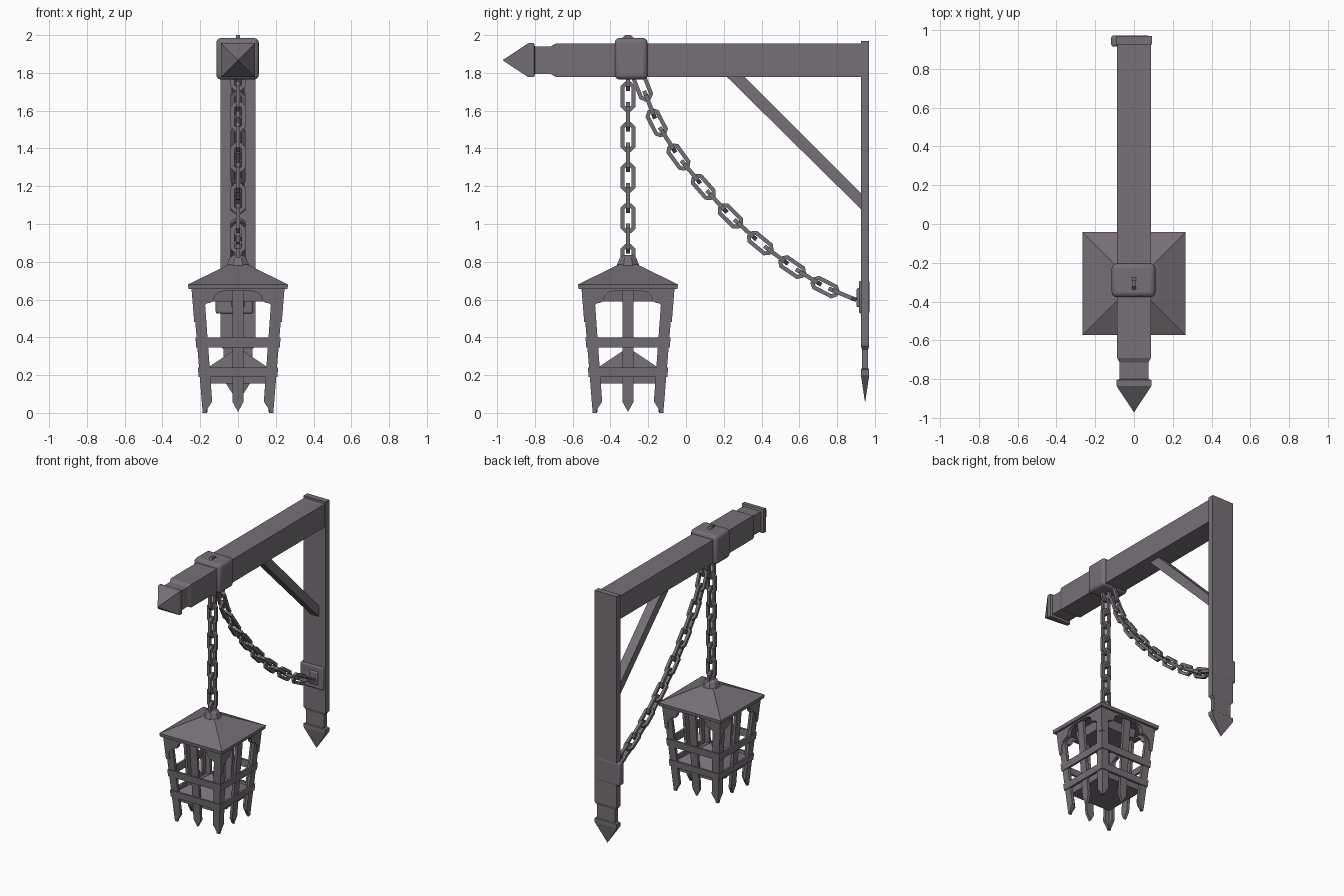
import bpy, bmesh, math
from mathutils import Matrix, Vector

if "Cube" in bpy.data.objects:
    bpy.data.objects.remove(bpy.data.objects["Cube"])

iron = bpy.data.materials.new("dark grey iron")
iron.diffuse_color = (0.18, 0.16, 0.18, 1)
iron.use_nodes = True
iron.node_tree.nodes["Principled BSDF"].inputs["Base Color"].default_value = iron.diffuse_color


def finish(name, bm, bevel=0):
    bmesh.ops.recalc_face_normals(bm, faces=bm.faces)
    me = bpy.data.meshes.new(name)
    bm.to_mesh(me)
    bm.free()
    me.materials.append(iron)
    ob = bpy.data.objects.new(name, me)
    bpy.context.collection.objects.link(ob)
    if bevel:
        m = ob.modifiers.new("bevel", 'BEVEL')
        m.width, m.segments = bevel, 3
        for p in me.polygons:
            p.use_smooth = True
        me.set_sharp_from_angle(angle=math.radians(50))
    return ob


def loft(bm, rings):
    """Skin a list of equal-length point rings and cap the ends."""
    vs = [[bm.verts.new(p) for p in r] for r in rings]
    n = len(vs[0])
    for a, b in zip(vs, vs[1:]):
        for i in range(n):
            bm.faces.new((a[i], a[(i + 1) % n], b[(i + 1) % n], b[i]))
    bm.faces.new(vs[0][::-1])
    bm.faces.new(vs[-1])


def stack(name, place, sections, sides=4):
    """Sections (t, half a, half b) along an axis; place maps (a, b, t) to xyz."""
    bm = bmesh.new()
    rings = []
    k = 1 / math.cos(math.pi / sides)
    for t, a, b in sections:
        angs = [math.tau * (i + .5) / sides for i in range(sides)]
        rings.append([place(a * k * math.cos(g), b * k * math.sin(g), t) for g in angs])
    loft(bm, rings)
    return finish(name, bm)


def box(name, lo, hi, bevel=0):
    bm = bmesh.new()
    bmesh.ops.create_cube(bm, size=1)
    for v in bm.verts:
        v.co = [l + (c + .5) * (h - l) for c, l, h in zip(v.co, lo, hi)]
    return finish(name, bm, bevel)


# Horizontal beam with a pointed end
stack("beam", lambda a, b, t: (a, t, 1.867 + b),
      [(.93, .087, .088), (-.69, .087, .088), (-.715, .075, .074), (-.80, .075, .074),
       (-.805, .09, .09), (-.835, .09, .09), (-.97, .001, .001)])

# Wall post with a pointed foot
stack("wall_post", lambda a, b, t: (a, .948 + b, t),
      [(1.97, .093, .022), (.355, .093, .022), (.335, .076, .016), (.235, .076, .016),
       (.23, .093, .022), (.2, .093, .022), (.06, .001, .001)])

# Diagonal brace
bm = bmesh.new()
loft(bm, [[(x, .205, 1.79), (x, .30, 1.79), (x, .935, 1.155), (x, .935, 1.07)]
          for x in (-.035, .035)])
finish("brace", bm)

# Collar around the beam, and chain plate on the post
box("beam_collar", (-.115, -.377, 1.765), (.11, -.203, 1.985), .025)
box("chain_plate", (-.118, .915, .525), (.08, .972, .70), .012)
box("chain_boss", (-.035, .902, .56), (.035, .93, .66), .008)


# Chain links: chamfered rings
def link(bm, centre, tangent, wide):
    d = Vector(tangent).normalized()
    x = Vector((1, 0, 0))
    side, flat = (d.cross(x), x) if wide else (x, d.cross(x))
    t = .011

    def ring(hl, hw, c, depth):
        pts = [(hl, hw - c), (hl - c, hw), (c - hl, hw), (-hl, hw - c),
               (-hl, c - hw), (c - hl, -hw), (hl - c, -hw), (hl, c - hw)]
        return [bm.verts.new(Vector(centre) + d * p + side * q + flat * depth)
                for p, q in pts]
    loops = [ring(.079, .039, .024, -t), ring(.079, .039, .024, t),
             ring(.058, .018, .011, t), ring(.058, .018, .011, -t)]
    for a, b in zip(loops, loops[1:] + loops[:1]):
        for i in range(8):
            j = (i + 1) % 8
            bm.faces.new((a[i], a[j], b[j], b[i]))


CY = -.307
bm = bmesh.new()
for i in range(10):
    link(bm, (0, CY, 1.783 - .1075 * i), (0, 0, 1), i % 2 == 1)
link(bm, (0, CY, 1.921), (0, 0, 1), True)
finish("hanging_chain", bm)

# Sagging chain from the collar to the post
path = [Vector((0, y, z)) for y, z in
        [(-.23, 1.727), (-.155, 1.536), (-.04, 1.355), (.092, 1.196), (.235, 1.042),
         (.393, .899), (.562, .772), (.736, .666), (.92, .59)]]
bm = bmesh.new()
for i, (p, q) in enumerate(zip(path, path[1:])):
    link(bm, p, q - path[max(i - 1, 0)], True)
    link(bm, (p + q) / 2, q - p, False)
finish("sagging_chain", bm)


# Lantern roof, cap, ceiling and floor
def at_lantern(a, b, t):
    return (a, CY + b, t)


stack("lantern_roof", at_lantern, [(.655, .262, .262), (.68, .265, .265), (.785, .05, .05)])
stack("roof_cap", at_lantern, [(.765, .062, .062), (.785, .058, .058), (.82, .044, .044),
                               (.835, .025, .025)], 8)
stack("lantern_ceiling", at_lantern, [(.59, .14, .14), (.66, .15, .15)])
stack("lantern_floor", at_lantern, [(.155, .178, .178), (.225, .182, .182), (.345, .001, .001)])


# Lantern sides: flat outlines laid on the tapered walls
def half(z):
    return .187 + .053 * z / .655


def wall(bm, turn, outline, out=0, thick=.022):
    rot = Matrix.Translation((0, CY, 0)) @ Matrix.Rotation(turn * math.pi / 2, 4, 'Z')
    loft(bm, [[rot @ Vector((u, -half(z) - out + d, z)) for u, z in outline]
              for d in (0, thick)])


def arc(cu, cz, ru, rz, n=5):
    """Concave quarter curve running from the low outer end to the high inner end."""
    return [(cu + ru * math.cos(math.pi / 2 * i / n), cz + rz * math.sin(math.pi / 2 * i / n))
            for i in range(n + 1)]


bars, corners, brackets, bands = (bmesh.new() for _ in range(4))
for k in range(4):
    # pointed middle bar
    wall(bars, k, [(-.03, .655), (-.03, .06), (0, .005), (.03, .06), (.03, .655)], -.004)
    for s in (-1, 1):
        # corner post arm with a pointed foot
        post = [(half(.655), .655), (half(0), 0), (half(0) - .012, 0),
                (half(.06) - .055, .06), (half(.655) - .06, .655)]
        wall(corners, k, [(s * u, z) for u, z in post])
        # scalloped bracket under the eave
        scallop = ([(half(.655) + .006, .655), (half(.48) + .006, .48)]
                   + arc(.14, .485, .072, .10)
                   + arc(.07, .60, .058, .045) + [(.0, .645), (.0, .655)])
        wall(brackets, k, [(s * u, z) for u, z in scallop], .006, .03)
    # two horizontal straps
    for lo, hi in ((.19, .24), (.347, .40)):
        wall(bands, k, [(-half(lo) - .006, lo), (half(lo) + .006, lo),
                        (half(hi) + .006, hi), (-half(hi) - .006, hi)], .006, .016)
finish("lantern_middle_bars", bars)
finish("lantern_corner_posts", corners)
finish("lantern_eave_brackets", brackets)
finish("lantern_straps", bands)
